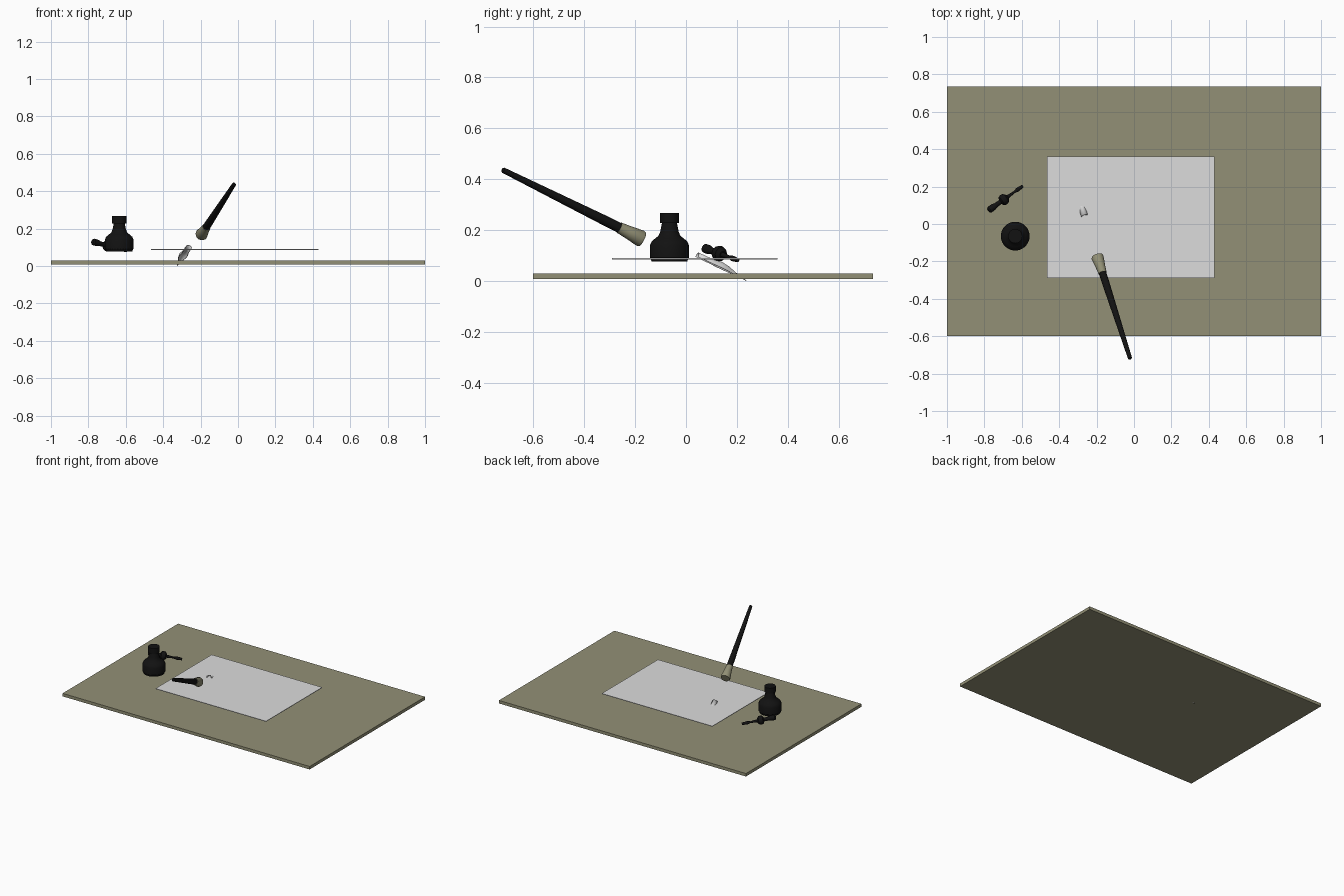
import bpy
import bmesh
import math
from mathutils import Vector

cube = bpy.data.objects.get("Cube")
if cube:
    bpy.data.objects.remove(cube, do_unlink=True)


def material(name, rgb):
    m = bpy.data.materials.new(name)
    m.use_nodes = True
    m.diffuse_color = (*rgb, 1)
    m.node_tree.nodes["Principled BSDF"].inputs["Base Color"].default_value = (*rgb, 1)
    return m


KHAKI = material("khaki", (0.29, 0.28, 0.18))
PAPER = material("pale grey", (0.72, 0.72, 0.72))
BLACK = material("black", (0.006, 0.006, 0.006))


def finish(name, bm, mat, smooth=True):
    bmesh.ops.recalc_face_normals(bm, faces=bm.faces)
    mesh = bpy.data.meshes.new(name)
    bm.to_mesh(mesh)
    bm.free()
    mesh.materials.append(mat)
    obj = bpy.data.objects.new(name, mesh)
    bpy.context.collection.objects.link(obj)
    if smooth:
        bpy.ops.object.select_all(action="DESELECT")
        obj.select_set(True)
        bpy.context.view_layer.objects.active = obj
        bpy.ops.object.shade_smooth_by_angle(angle=math.radians(35))
    return obj


def slab(name, x, y, z, mat):
    """Box given by its (low, high) limits on each axis."""
    bm = bmesh.new()
    bmesh.ops.create_cube(bm, size=1)
    for v in bm.verts:
        v.co = [lim[0] if c < 0 else lim[1] for c, lim in zip(v.co, (x, y, z))]
    return finish(name, bm, mat, smooth=False)


def loft(name, start, end, profile, mat, sides=24, arc=1.0):
    """Rings of (fraction along axis, radius); arc < 1 leaves an open trough."""
    start, end = Vector(start), Vector(end)
    axis = (end - start).normalized()
    side = axis.cross(Vector((0, 0, 1)))
    side = side.normalized() if side.length > 0.01 else Vector((1, 0, 0))
    up = side.cross(axis)
    closed = arc == 1.0
    count = sides if closed else sides + 1
    bm = bmesh.new()
    rings = []
    for t, r in profile:
        centre = start.lerp(end, t)
        ring = []
        for i in range(count):
            a = 2 * math.pi * arc * i / sides
            ring.append(bm.verts.new(centre + r * (side * math.cos(a) + up * math.sin(a))))
        rings.append(ring)
    for low, high in zip(rings, rings[1:]):
        for i in range(sides):
            j = (i + 1) % count
            bm.faces.new((low[i], low[j], high[j], high[i]))
    if closed:
        bm.faces.new(rings[0])
        bm.faces.new(rings[-1])
    return finish(name, bm, mat)


# Desk board and the sheet held above it
slab("board", (-1, 1), (-0.6, 0.735), (0.008, 0.03), KHAKI)
slab("paper_sheet", (-0.465, 0.43), (-0.29, 0.36), (0.086, 0.09), PAPER)

# Ink bottle: heights are absolute because the axis is one unit long
bx, by = -0.635, -0.065
loft("ink_bottle", (bx, by, 0), (bx, by, 1),
     [(0.078, 0.071), (0.088, 0.073), (0.092, 0.077), (0.14, 0.077), (0.156, 0.07),
      (0.168, 0.056), (0.178, 0.043), (0.195, 0.036), (0.23, 0.029)], BLACK, 32)
loft("bottle_cap", (bx, by, 0.228), (bx, by, 0.268), [(0, 0.038), (1, 0.038)], BLACK, 32)

# Brush: dark handle with a flared pale head
joint = (-0.168, -0.262, 0.21)
loft("brush_handle", (-0.02, -0.722, 0.438), joint,
     [(0, 0.007), (0.01, 0.011), (0.5, 0.016), (0.9, 0.02), (1, 0.02)], BLACK)
loft("brush_head", joint, (-0.197, -0.172, 0.165),
     [(0, 0.022), (0.4, 0.026), (0.92, 0.033), (1, 0.03)], KHAKI)

# Small stopper tool: grip, round collar and thin tail
tool_a, tool_b = (-0.778, 0.072, 0.13), (-0.595, 0.203, 0.082)
loft("tool_grip", tool_a, tool_b,
     [(0, 0.012), (0.03, 0.018), (0.14, 0.018), (0.22, 0.013), (0.4, 0.012)], BLACK, 16)
loft("tool_collar", tool_a, tool_b,
     [(0.35, 0.014), (0.38, 0.026), (0.44, 0.031), (0.5, 0.028), (0.55, 0.014)], BLACK, 16)
loft("tool_tail", tool_a, tool_b,
     [(0.5, 0.011), (0.65, 0.008), (0.75, 0.006), (0.85, 0.011), (1, 0.008)], BLACK, 12)

# Pen nib: curved trough tapering to a point
nib = loft("pen_nib", (-0.264, 0.042, 0.096), (-0.325, 0.237, 0.002),
           [(0, 0.018), (0.3, 0.019), (0.45, 0.025), (0.6, 0.021), (0.8, 0.009), (1, 0.001)],
           PAPER, 14, arc=0.5)
shell = nib.modifiers.new("thickness", "SOLIDIFY")
shell.thickness = 0.003
